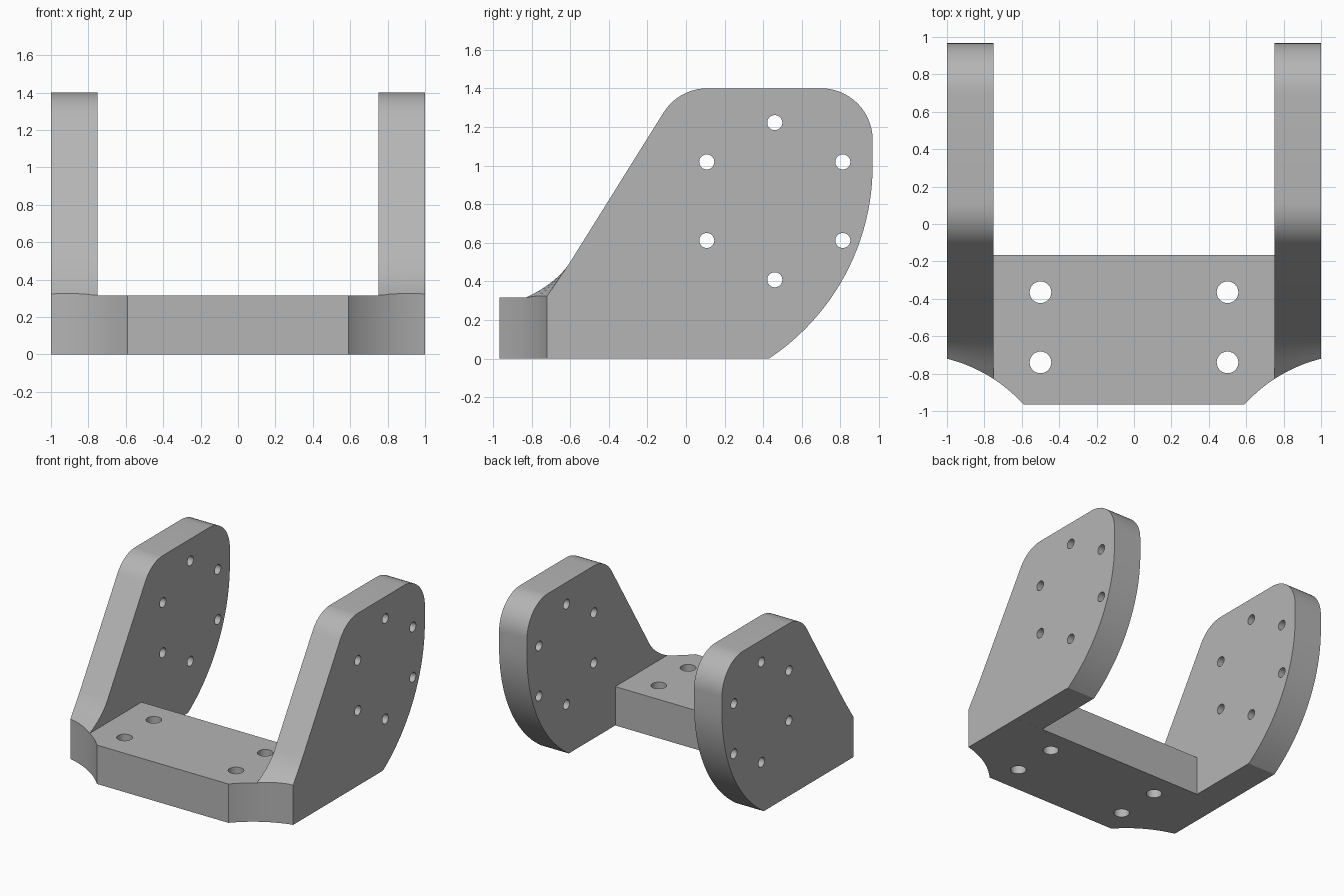
import bpy, bmesh
from math import cos, sin, radians, pi
from mathutils import Matrix, Vector

if "Cube" in bpy.data.objects:
    bpy.data.objects.remove(bpy.data.objects["Cube"], do_unlink=True)

grey = bpy.data.materials.new("plain_grey")
grey.use_nodes = True
grey.diffuse_color = (0.46, 0.46, 0.46, 1)
grey.node_tree.nodes["Principled BSDF"].inputs["Base Color"].default_value = grey.diffuse_color


def make_object(name, bm):
    bmesh.ops.recalc_face_normals(bm, faces=bm.faces)
    mesh = bpy.data.meshes.new(name)
    bm.to_mesh(mesh)
    bm.free()
    mesh.materials.append(grey)
    ob = bpy.data.objects.new(name, mesh)
    bpy.context.collection.objects.link(ob)
    return ob


def arc(cy, cz, r, a0, a1, n):
    angles = [radians(a0 + (a1 - a0) * i / n) for i in range(n + 1)]
    return [(cy + r * cos(a), cz + r * sin(a)) for a in angles]


def bezier(p, q, r, n):
    p, q, r = Vector(p), Vector(q), Vector(r)
    return [tuple(p.lerp(q, i / n).lerp(q.lerp(r, i / n), i / n)) for i in range(n + 1)]


def cylinder(bm, centre, r, length, axis, n):
    rot = Matrix.Rotation(pi / 2, 4, 'Y') if axis == 'X' else Matrix()
    bmesh.ops.create_cone(bm, cap_ends=True, segments=n, radius1=r, radius2=r,
                          depth=length, matrix=Matrix.Translation(centre) @ rot)


def combine(target, other, operation):
    mod = target.modifiers.new(operation.lower(), 'BOOLEAN')
    mod.operation = operation
    mod.solver = 'EXACT'
    mod.object = other
    bpy.context.view_layer.objects.active = target
    bpy.ops.object.modifier_apply(modifier=mod.name)
    bpy.data.objects.remove(other, do_unlink=True)


# Side plates: rounded profile, with a front foot that flares on the inner face
INNER, OUTER, STEPS = 0.75, 1.0, 12
body = (arc(-0.233, 1.0, 1.2, -56.4, 0, 24)
        + arc(0.70, 1.133, 0.267, 0, 90, 14)
        + arc(0.11, 1.133, 0.267, 90, 148, 10))
flare = bezier((-0.6, 0.5), (-0.67, 0.387), (-0.85, 0.306), STEPS)
straight = bezier((-0.6, 0.5), (-0.666, 0.4025), (-0.732, 0.305), STEPS)
inner_profile = body + flare + [(-0.85, 0)]
outer_profile = body + straight + [(-0.732, 0)]

bm = bmesh.new()
for side in (-1, 1):
    inner = [bm.verts.new((side * INNER, y, z)) for y, z in inner_profile]
    outer = [bm.verts.new((side * OUTER, y, z)) for y, z in outer_profile]
    bm.faces.new(inner)
    bm.faces.new(outer)
    count = len(inner)
    for i in range(count):
        j = (i + 1) % count
        bm.faces.new((inner[i], inner[j], outer[j], outer[i]))
plates = make_object("side_plates", bm)

# Base block joining the plates
BACK, FRONT, THICK = -0.165, -0.965, 0.315
bm = bmesh.new()
bmesh.ops.create_cube(bm, size=1, matrix=Matrix.Translation((0, (BACK + FRONT) / 2, THICK / 2))
                      @ Matrix.Diagonal((2, BACK - FRONT, THICK, 1)))
bracket = make_object("mounting_bracket", bm)
combine(bracket, plates, 'UNION')

# Concave front corners
bm = bmesh.new()
for side in (-1, 1):
    cylinder(bm, (side * 1.198, -1.516, 0.5), 0.82, 3, 'Z', 160)
combine(bracket, make_object("corner_cutter", bm), 'DIFFERENCE')

# Bolt holes: four through the base, a ring of six through each plate
bm = bmesh.new()
for x in (-0.5, 0.5):
    for y in (-0.74, -0.365):
        cylinder(bm, (x, y, 0.15), 0.058, 1, 'Z', 32)
for k in range(6):
    a = radians(30 + 60 * k)
    cylinder(bm, (0, 0.46 + 0.407 * cos(a), 0.815 + 0.407 * sin(a)), 0.039, 3, 'X', 32)
combine(bracket, make_object("hole_cutter", bm), 'DIFFERENCE')

bpy.ops.object.select_all(action='DESELECT')
bracket.select_set(True)
bpy.context.view_layer.objects.active = bracket
bpy.ops.object.shade_smooth_by_angle(angle=radians(25))
